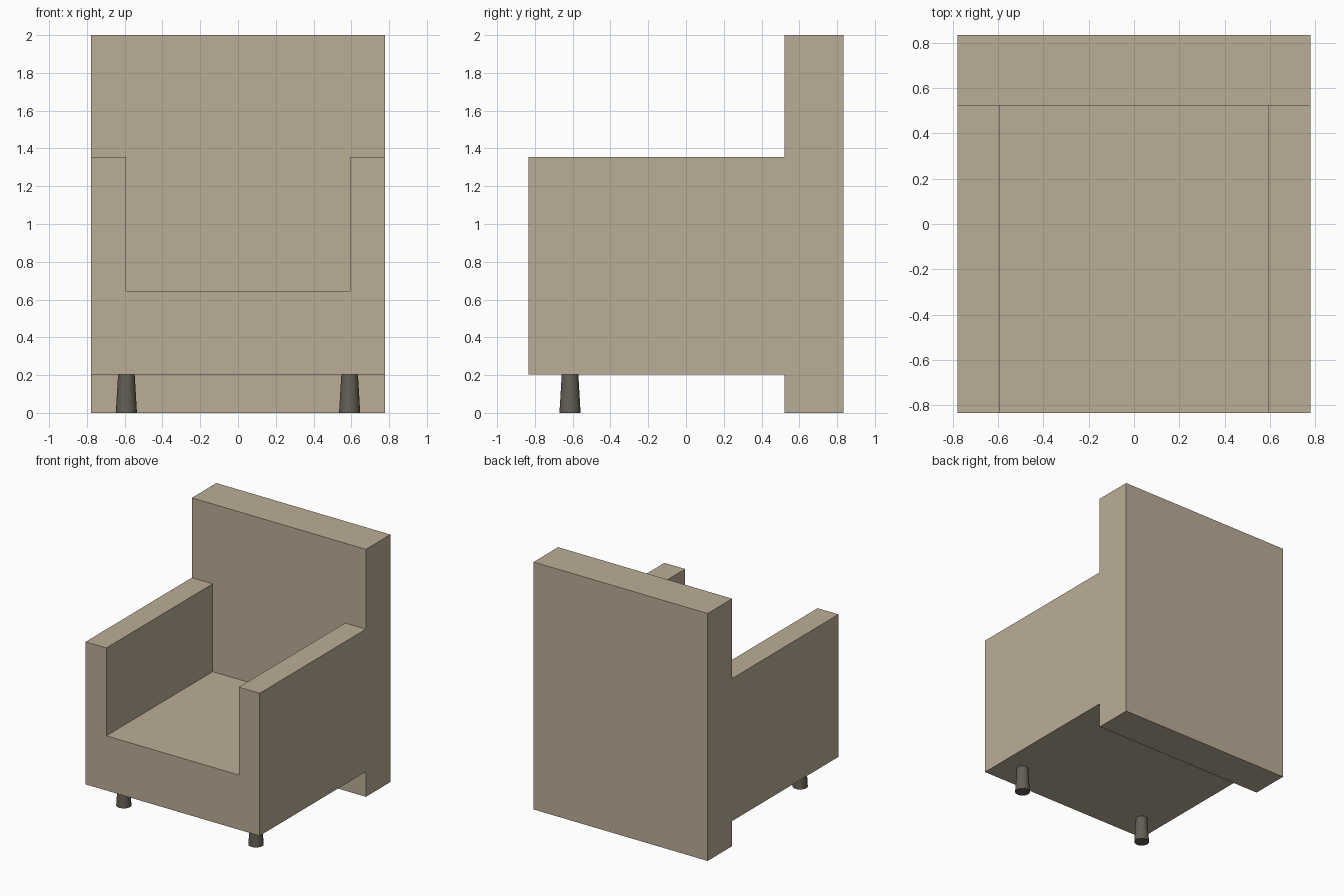
import bpy, bmesh
from mathutils import Matrix

if "Cube" in bpy.data.objects:
    bpy.data.objects.remove(bpy.data.objects["Cube"])


def material(name, color):
    m = bpy.data.materials.new(name)
    m.diffuse_color = (*color, 1)
    m.use_nodes = True
    m.node_tree.nodes["Principled BSDF"].inputs["Base Color"].default_value = m.diffuse_color
    return m


def add_object(name, bm, mat=None):
    bmesh.ops.recalc_face_normals(bm, faces=bm.faces)
    me = bpy.data.meshes.new(name)
    bm.to_mesh(me)
    bm.free()
    ob = bpy.data.objects.new(name, me)
    bpy.context.collection.objects.link(ob)
    if mat:
        me.materials.append(mat)
    return ob


def prism(name, profile, half_width, mat=None):
    """Extrude a (y, z) side profile across x, centred on x = 0."""
    bm = bmesh.new()
    face = bm.faces.new([bm.verts.new((-half_width, y, z)) for y, z in profile])
    ext = bmesh.ops.extrude_face_region(bm, geom=[face])["geom"]
    verts = [v for v in ext if isinstance(v, bmesh.types.BMVert)]
    bmesh.ops.translate(bm, vec=(2 * half_width, 0, 0), verts=verts)
    return add_object(name, bm, mat)


fabric = material("fabric", (0.50, 0.42, 0.31))
dark_wood = material("dark_wood", (0.13, 0.115, 0.09))

FRONT, BACK, JOIN = -0.835, 0.835, 0.522
BASE, SEAT, ARM, TOP = 0.203, 0.645, 1.355, 2.0

# upholstered body: side silhouette with full-height back slab
body = prism("armchair_body", [
    (FRONT, BASE), (JOIN, BASE), (JOIN, 0), (BACK, 0),
    (BACK, TOP), (JOIN, TOP), (JOIN, ARM), (FRONT, ARM)], 0.778, fabric)

# seat opening cut between the arms
cutter = prism("seat_cutter", [
    (FRONT - 0.2, SEAT), (JOIN, SEAT), (JOIN, ARM + 0.2), (FRONT - 0.2, ARM + 0.2)], 0.592)
cutter.hide_render = True
cut = body.modifiers.new("seat_opening", "BOOLEAN")
cut.operation = "DIFFERENCE"
cut.solver = "EXACT"
cut.object = cutter
bpy.context.view_layer.objects.active = body
bpy.ops.object.modifier_apply(modifier=cut.name)
bpy.data.objects.remove(cutter)

# tapered front legs, the back slab carries the rear
for side, label in ((-1, "left"), (1, "right")):
    bm = bmesh.new()
    bmesh.ops.create_cone(bm, cap_ends=True, segments=32, radius1=0.056, radius2=0.044,
                          depth=BASE, matrix=Matrix.Translation((side * 0.591, -0.614, BASE / 2)))
    leg = add_object(f"front_leg_{label}", bm, dark_wood)
    bpy.ops.object.select_all(action="DESELECT")
    leg.select_set(True)
    bpy.context.view_layer.objects.active = leg
    bpy.ops.object.shade_smooth_by_angle()
